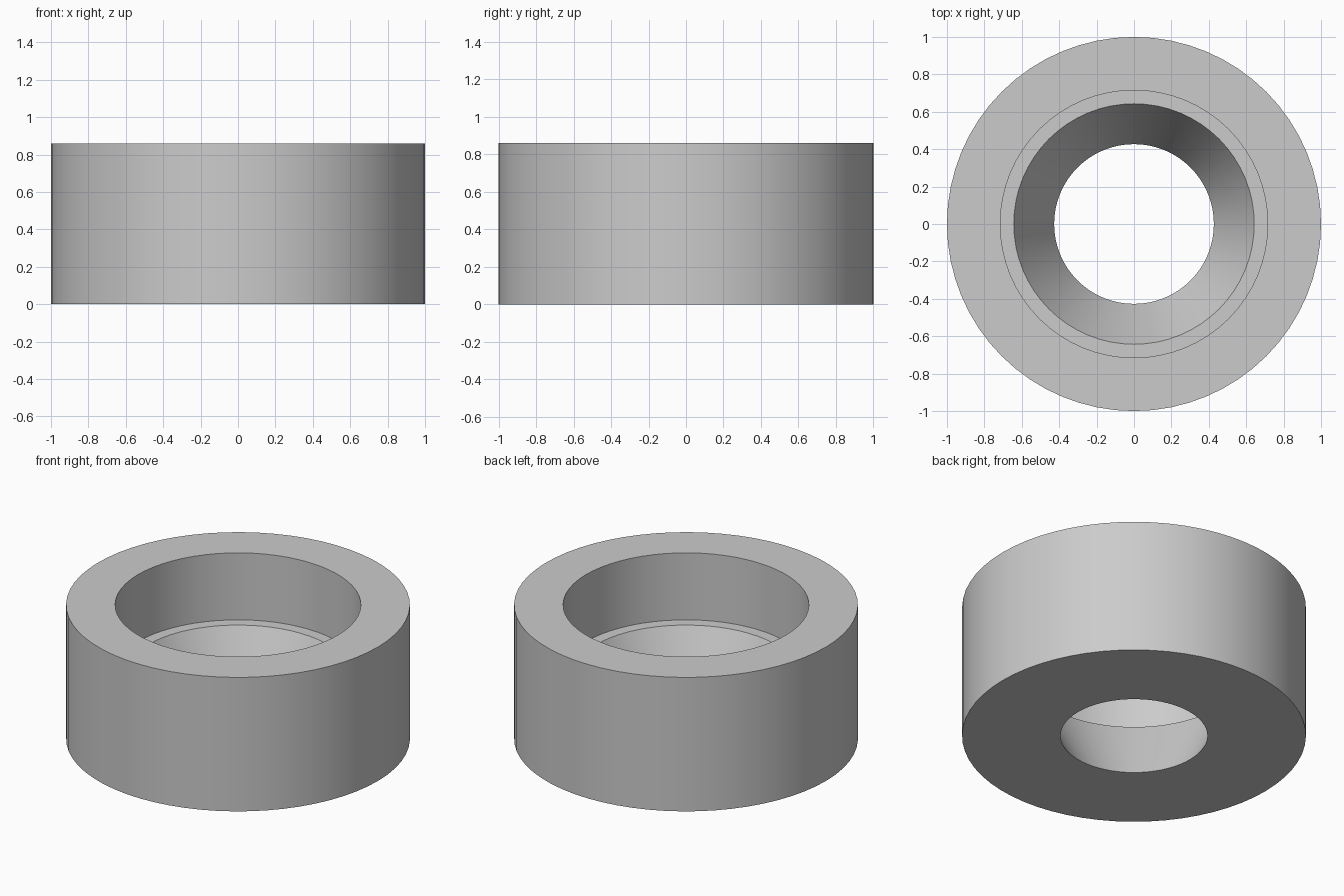
import bpy
import bmesh
from math import cos, sin, tau

SEGMENTS = 64

cube = bpy.data.objects.get("Cube")
if cube:
    bpy.data.objects.remove(cube, do_unlink=True)

# Plain grey metal
grey = bpy.data.materials.new("grey_metal")
grey.use_nodes = True
colour = (0.6, 0.6, 0.6, 1)
grey.diffuse_color = colour
grey.node_tree.nodes["Principled BSDF"].inputs["Base Color"].default_value = colour

# Closed (radius, height) section: outer wall, counterbore, ledge, tapered bore
profile = [(1, 0), (1, 0.86), (0.715, 0.86), (0.715, 0.43), (0.643, 0.43), (0.427, 0)]


def lathe(name, section, material):
    bm = bmesh.new()
    rings = [[bm.verts.new((r * cos(tau * i / SEGMENTS), r * sin(tau * i / SEGMENTS), z))
              for i in range(SEGMENTS)] for r, z in section]
    for low, high in zip(rings, rings[1:] + rings[:1]):
        for i in range(SEGMENTS):
            j = (i + 1) % SEGMENTS
            bm.faces.new((low[i], low[j], high[j], high[i]))
    bmesh.ops.recalc_face_normals(bm, faces=bm.faces)
    mesh = bpy.data.meshes.new(name)
    bm.to_mesh(mesh)
    bm.free()
    mesh.materials.append(material)
    obj = bpy.data.objects.new(name, mesh)
    bpy.context.collection.objects.link(obj)
    return obj


# Stepped ring with a tapered lower bore
ring = lathe("stepped_ring", profile, grey)
bpy.ops.object.select_all(action="DESELECT")
ring.select_set(True)
bpy.context.view_layer.objects.active = ring
bpy.ops.object.shade_smooth_by_angle(angle=0.52)
